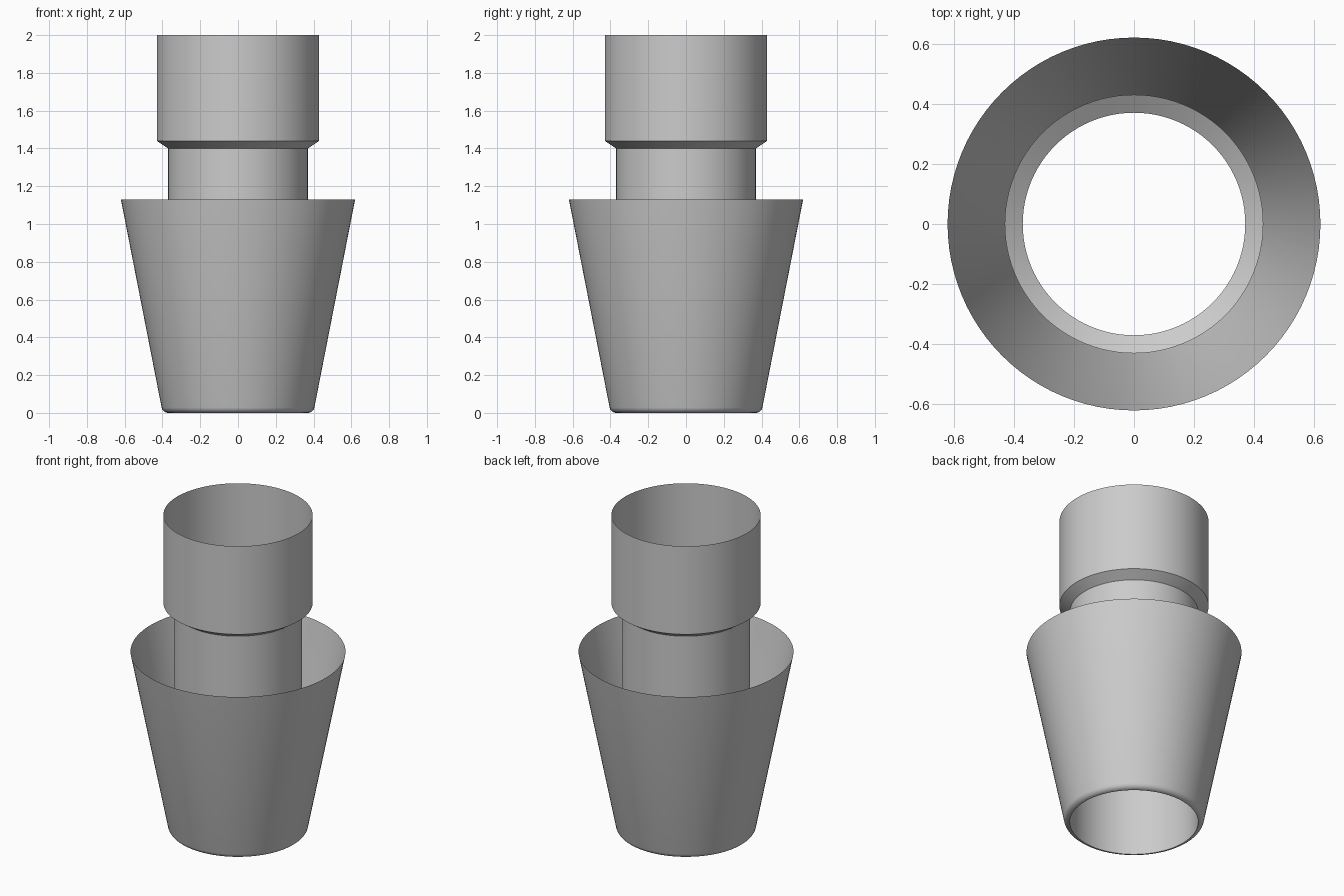
import bpy
import bmesh
import math

SEGMENTS = 96

default_cube = bpy.data.objects.get("Cube")
if default_cube:
    bpy.data.objects.remove(default_cube, do_unlink=True)

grey = bpy.data.materials.new("plain_grey")
grey.use_nodes = True
colour = (0.6, 0.6, 0.6, 1)
grey.diffuse_color = colour
grey.node_tree.nodes["Principled BSDF"].inputs["Base Color"].default_value = colour


def lathe(name, profile):
    """Spin a (radius, height) profile into a thin open shell."""
    bm = bmesh.new()
    verts = [bm.verts.new((r, 0, z)) for r, z in profile]
    edges = [bm.edges.new(pair) for pair in zip(verts, verts[1:])]
    bmesh.ops.spin(bm, geom=verts + edges, cent=(0, 0, 0), axis=(0, 0, 1),
                   angle=math.tau, steps=SEGMENTS, use_duplicate=False)
    bmesh.ops.remove_doubles(bm, verts=bm.verts, dist=0.0001)
    bmesh.ops.recalc_face_normals(bm, faces=bm.faces)
    mesh = bpy.data.meshes.new(name)
    bm.to_mesh(mesh)
    bm.free()
    mesh.materials.append(grey)
    obj = bpy.data.objects.new(name, mesh)
    bpy.context.collection.objects.link(obj)
    bpy.ops.object.select_all(action="DESELECT")
    obj.select_set(True)
    bpy.context.view_layer.objects.active = obj
    bpy.ops.object.shade_smooth_by_angle(angle=math.radians(35))
    return obj


# Flared outer skirt, with a rounded lip turning in to the tube
lip = [(0.37 + 0.035 * math.cos(a), 0.035 - 0.035 * math.sin(a))
       for a in (math.radians(10 + 16 * i) for i in range(6))]
lathe("flared_skirt", [(0.62, 1.13)] + lip + [(0.37, 0)])

# Inner tube, stepping out through a chamfer to the wider collar
lathe("tube_and_collar", [(0.37, 0), (0.37, 1.40), (0.43, 1.44), (0.43, 2)])
